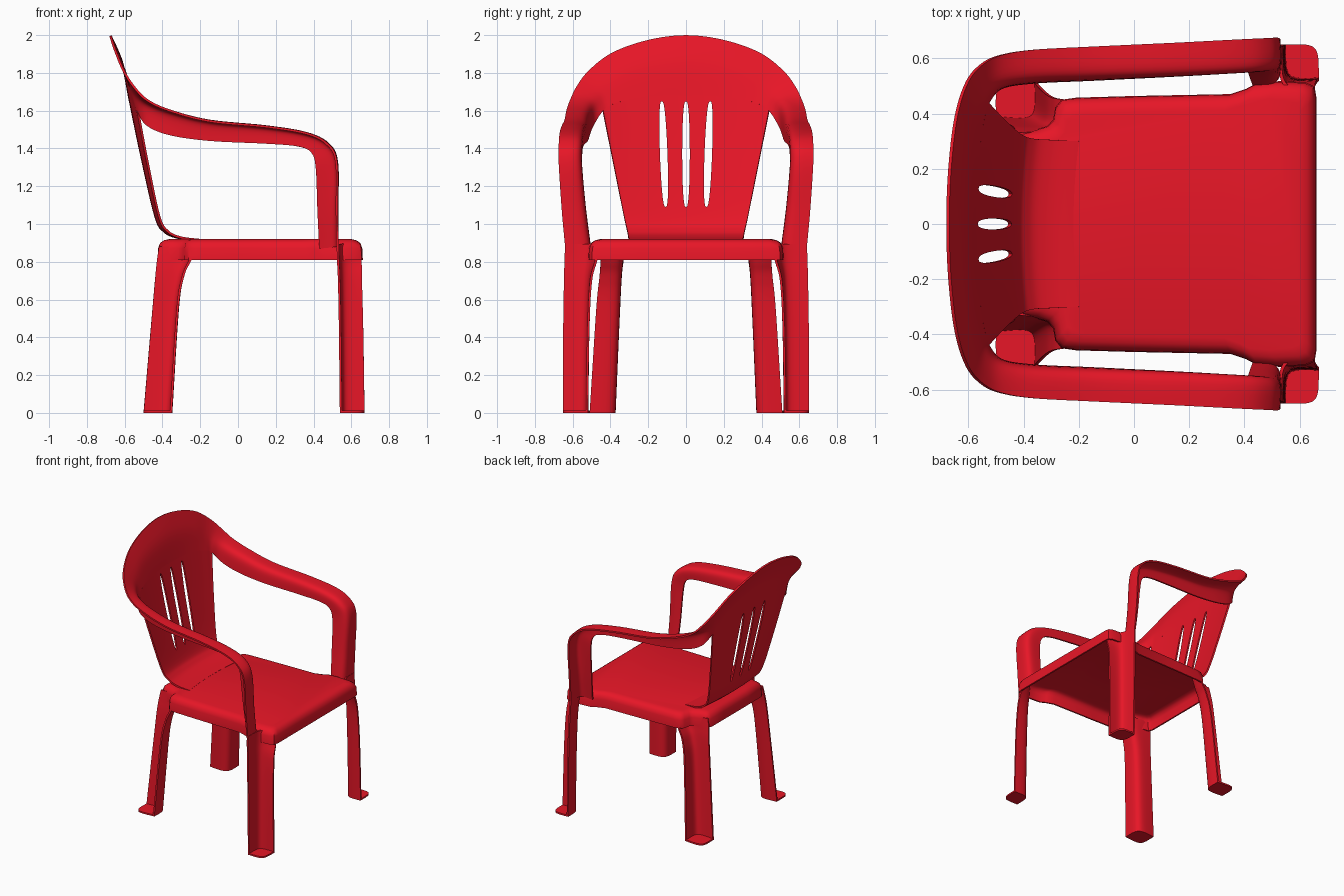
import bpy, bmesh, math
from mathutils import Vector as V

if "Cube" in bpy.data.objects:
    bpy.data.objects.remove(bpy.data.objects["Cube"])

red = bpy.data.materials.new("red_plastic")
red.diffuse_color = (0.8, 0.008, 0.02, 1)
red.use_nodes = True
red.node_tree.nodes["Principled BSDF"].inputs["Base Color"].default_value = red.diffuse_color


def smooth(pts, n=6, before=None):
    """Catmull-Rom curve through the points."""
    p = [V(q) for q in pts]
    p = [V(before) if before else 2 * p[0] - p[1]] + p + [2 * p[-1] - p[-2]]
    out = []
    for i in range(1, len(p) - 2):
        a, b, c, d = p[i - 1:i + 3]
        for k in range(n):
            t = k / n
            out.append(0.5 * (2 * b + (c - a) * t + (2 * a - 5 * b + 4 * c - d) * t * t
                              + (3 * b - a - 3 * c + d) * t ** 3))
    return out + [p[-2]]


def bend(a, c, b, n=12):
    """Rounded angle from a to b around corner c."""
    return [a * (1 - t) ** 3 + c * (3 * t * (1 - t)) + b * t ** 3
            for t in (k / n for k in range(n + 1))]


def make(name, rows, faces=(), closed=False, mirror=True, thick=0.012):
    """Sheet through rows of points, mirrored in y and given a thickness."""
    bm = bmesh.new()
    vs = [[bm.verts.new(p) for p in r] for r in rows]
    for r, s in zip(vs, vs[1:]):
        for k in range(len(r) if closed else len(r) - 1):
            j = (k + 1) % len(r)
            bm.faces.new((r[k], r[j], s[j], s[k]))
    for f in faces:
        bm.faces.new(vs[f])
    bmesh.ops.recalc_face_normals(bm, faces=bm.faces)
    me = bpy.data.meshes.new(name)
    bm.to_mesh(me)
    bm.free()
    me.materials.append(red)
    ob = bpy.data.objects.new(name, me)
    bpy.context.collection.objects.link(ob)
    if mirror:
        m = ob.modifiers.new("mirror", 'MIRROR')
        m.use_axis = (False, True, False)
        m.merge_threshold = 0.0005
    if thick:
        s = ob.modifiers.new("thickness", 'SOLIDIFY')
        s.thickness, s.offset = thick, 0
    return ob


def finish(ob):
    bpy.ops.object.select_all(action='DESELECT')
    ob.select_set(True)
    bpy.context.view_layer.objects.active = ob
    bpy.ops.object.convert(target='MESH')
    bpy.ops.object.shade_smooth_by_angle(angle=math.radians(40))


# Back rim flowing into arm and front post: outer edge, corner, inner edge
rim = [
    ((-.675, 0, 1.997), (-.61, 0, 1.86), (-.578, 0, 1.68)),
    ((-.668, .20, 1.972), (-.605, .19, 1.84), (-.573, .17, 1.675)),
    ((-.645, .39, 1.905), (-.592, .33, 1.80), (-.56, .31, 1.655)),
    ((-.605, .515, 1.81), (-.57, .42, 1.735), (-.545, .395, 1.63)),
    ((-.55, .58, 1.725), (-.54, .465, 1.685), (-.53, .44, 1.60)),
    ((-.48, .613, 1.655), (-.48, .50, 1.645), (-.48, .495, 1.52)),
]
arm = [
    ((-.36, .632, 1.60), (-.36, .52, 1.60), (-.36, .515, 1.47)),
    ((-.15, .643, 1.545), (-.15, .53, 1.55), (-.15, .525, 1.44)),
    ((.15, .657, 1.515), (.15, .54, 1.52), (.15, .54, 1.425)),
    ((.36, .668, 1.48), (.36, .55, 1.485), (.32, .55, 1.41)),
    ((.47, .673, 1.425), (.48, .555, 1.43), (.39, .555, 1.375)),
    ((.52, .674, 1.33), (.53, .555, 1.33), (.412, .555, 1.29)),
    ((.523, .658, 1.08), (.53, .535, 1.08), (.42, .535, 1.08)),
    ((.526, .64, .88), (.53, .51, .88), (.43, .508, .87)),
]
stations = rim + arm
edges = []
for k in range(3):
    line = [s[k] for s in stations]
    x, y, z = line[1]
    edges.append(smooth(line, before=(x, -y, z)))
finish(make("back_rim_and_arms", [bend(a, c, b) for a, c, b in zip(*edges)]))

# Back panel, curving out of the seat and up to the rim
cols = []
peak = edges[2][24]
for top in edges[2][:25]:
    u = top.y / peak.y
    low = [V((x + .02 * u * u, y * u, z)) for x, y, z in
           ((-.22, .30, .915), (-.32, .305, .928), (-.39, .31, .96), (-.437, .328, 1.04))]
    mid = low[-1].lerp(top, .5) - V((.004, 0, 0))
    cols.append(smooth(low + [mid, top]))
panel = make("back_panel", cols)

# Three long slots cut through the back
for lean in (-1, 0, 1):
    ring = []
    for k in range(32):
        a = 2 * math.pi * k / 32
        c, s = math.cos(a), math.sin(a)
        ring.append((lean * (.118 + .01 * s) + .02 * math.copysign(abs(c) ** .7, c), 1.37 + .28 * s))
    cutter = make("slot_cutter", [[(x, y, z) for y, z in ring] for x in (-.8, -.3)],
                  faces=(0, 1), closed=True, mirror=False, thick=0)
    cutter.hide_render = True
    b = panel.modifiers.new("slot", 'BOOLEAN')
    b.object, b.operation, b.solver = cutter, 'DIFFERENCE', 'EXACT'
finish(panel)
for ob in [o for o in bpy.data.objects if o.name.startswith("slot_cutter")]:
    bpy.data.objects.remove(ob)

# Seat with rounded edge and hollow skirt
half = [(.655, .25), (.655, .46), (.65, .495), (.62, .508), (.53, .512), (.45, .507), (.41, .485),
        (.35, .465), (0, .458), (-.21, .452), (-.26, .445), (-.28, .42), (-.288, .375),
        (-.312, .35), (-.36, .335), (-.405, .325), (-.42, .30), (-.42, .15)]
outline = half + [(x, -y) for x, y in reversed(half)]
rings = []
for inset, z in ((.055, .914), (.03, .908), (.012, .895), (.003, .87), (0, .81)):
    rings.append([(.118 + (x - .118) * (1 - inset / .54), y * (1 - inset / .48), z) for x, y in outline])
finish(make("seat", rings, faces=(0,), closed=True, mirror=False))

# Angled legs open to the outside: edge, corner, edge, all at one height
front = [(.67, .525, .545, .52, .545, .65, 0), (.663, .517, .541, .515, .54, .65, .45),
         (.656, .503, .537, .51, .535, .646, .7), (.652, .475, .533, .503, .53, .643, .81),
         (.635, .465, .53, .50, .528, .64, .895)]
rear = [(-.5, .385, -.35, .37, -.355, .51, 0), (-.453, .357, -.315, .35, -.32, .475, .55),
        (-.438, .347, -.29, .343, -.292, .458, .72), (-.43, .337, -.262, .338, -.258, .452, .8),
        (-.418, .325, -.24, .335, -.215, .447, .88)]
for name, rows in (("front", front), ("rear", rear)):
    a, c, b = (smooth([(r[k], r[k + 1], r[6]) for r in rows]) for k in (0, 2, 4))
    finish(make(name + "_legs", [bend(*p) for p in zip(a, c, b)]))
    # Flat foot plate closing the bottom of the leg
    p, q, r = (v[0] + V((0, 0, .006)) for v in (a, c, b))
    foot = bend(p, q, r) + bend(r, p + r - q, p)[1:-1]
    finish(make(name + "_feet", [foot], faces=(0,)))
